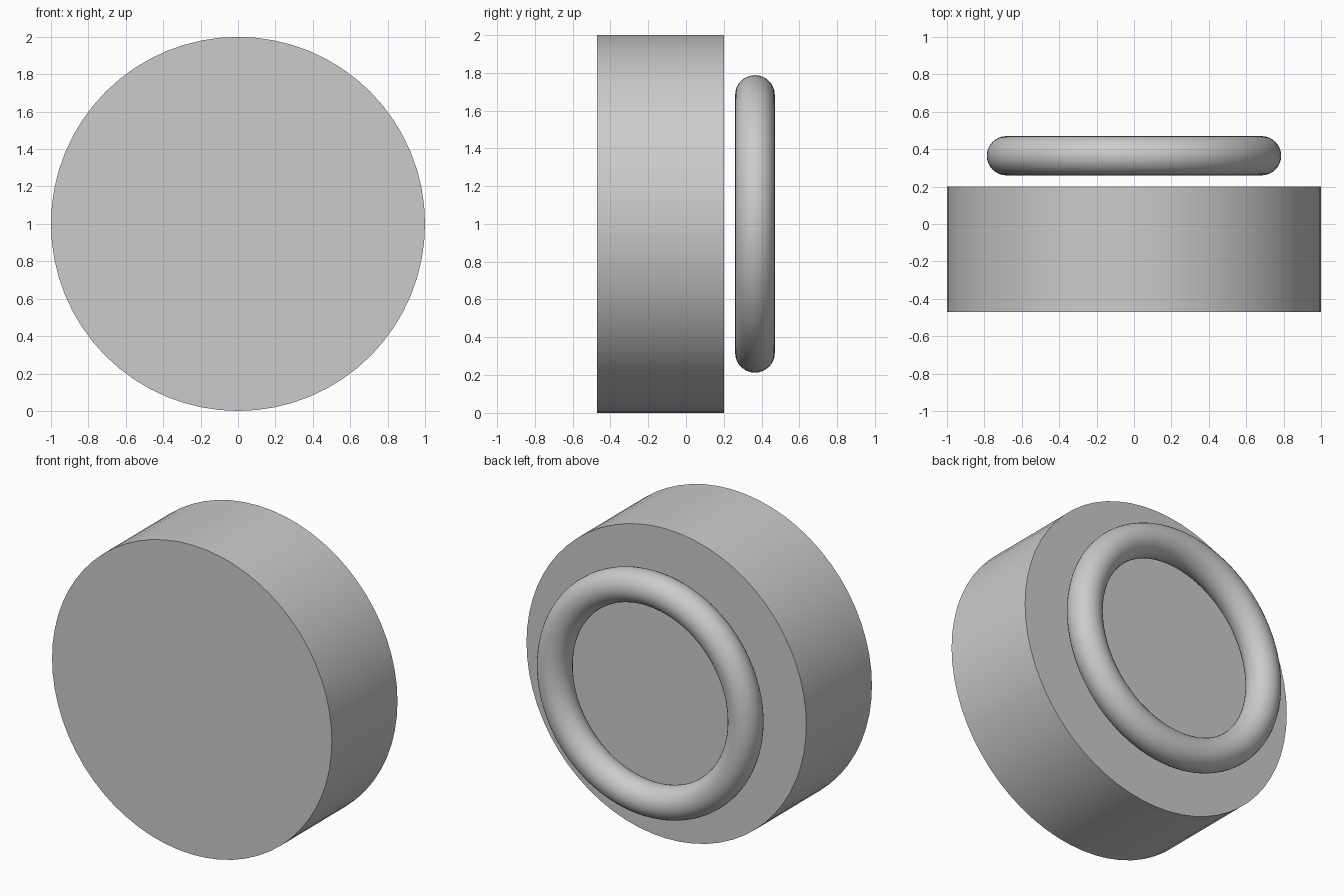
import bpy
import math

cube = bpy.data.objects.get("Cube")
if cube:
    bpy.data.objects.remove(cube, do_unlink=True)

# Single grey material
grey = bpy.data.materials.new("plain grey")
grey.use_nodes = True
colour = (0.6, 0.6, 0.6, 1)
grey.diffuse_color = colour
grey.node_tree.nodes["Principled BSDF"].inputs["Base Color"].default_value = colour

FACING_BACK = (math.radians(90), 0, 0)


def finish(name):
    """Name, colour and smooth the part just added."""
    part = bpy.context.object
    part.name = name
    part.data.materials.append(grey)
    bpy.ops.object.shade_smooth_by_angle(angle=math.radians(30))


# Thick round body, lying along y
front, back = -0.47, 0.2
bpy.ops.mesh.primitive_cylinder_add(
    vertices=64, radius=1, depth=back - front,
    location=(0, (front + back) / 2, 1), rotation=FACING_BACK)
finish("round_body")

# Separate ring floating behind the body
bpy.ops.mesh.primitive_torus_add(
    major_segments=96, minor_segments=32, major_radius=0.682, minor_radius=0.105,
    location=(0, 0.365, 1), rotation=FACING_BACK)
finish("back_ring")
